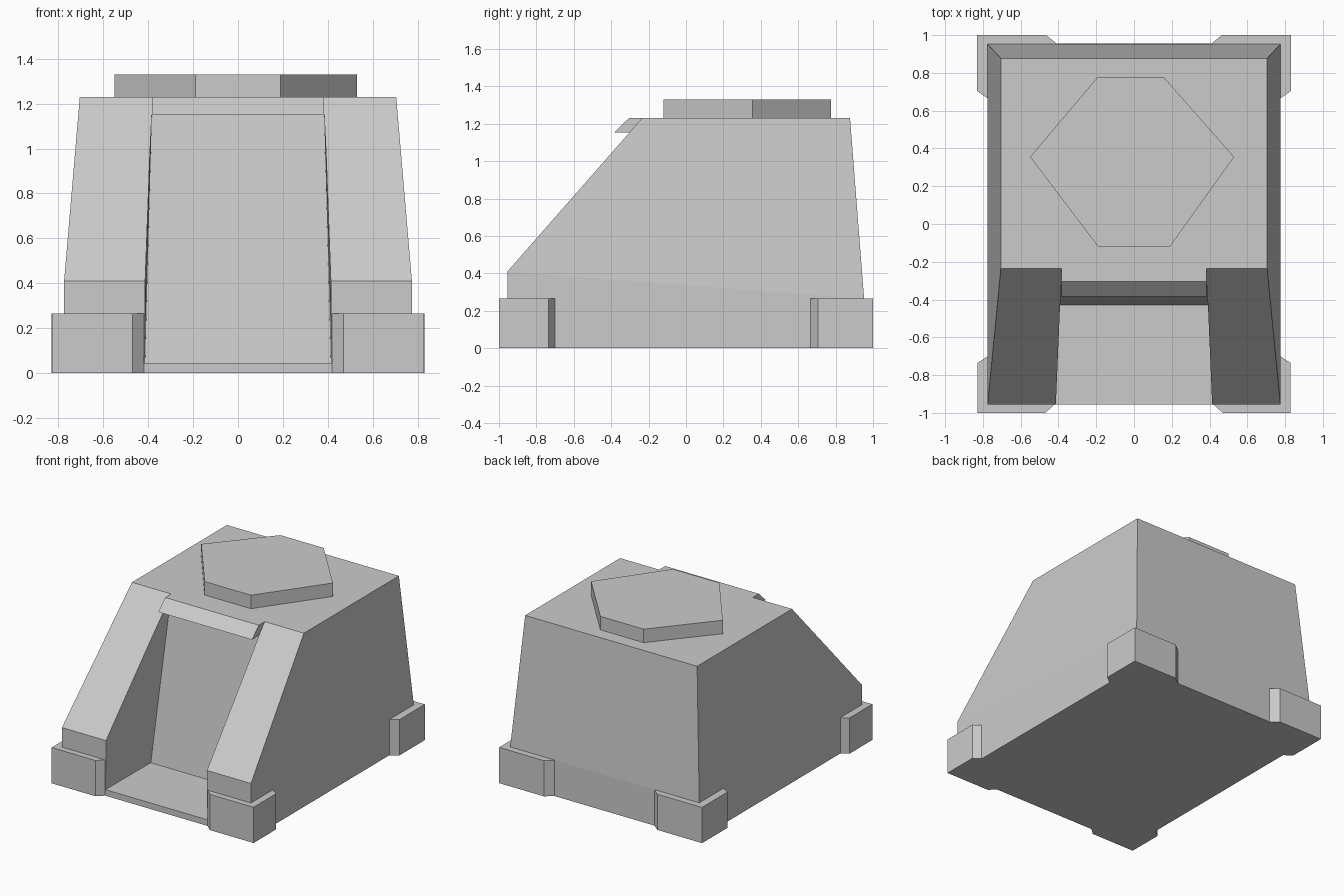
import bpy, bmesh
from math import radians

if "Cube" in bpy.data.objects:
    bpy.data.objects.remove(bpy.data.objects["Cube"])


def make_object(name, bm):
    bmesh.ops.recalc_face_normals(bm, faces=bm.faces)
    me = bpy.data.meshes.new(name)
    bm.to_mesh(me)
    bm.free()
    ob = bpy.data.objects.new(name, me)
    bpy.context.collection.objects.link(ob)
    return ob


def hull(name, half_points):
    """Convex solid from points on +x, mirrored to -x."""
    bm = bmesh.new()
    for x, y, z in half_points:
        for s in (1, -1):
            bm.verts.new((s * x, y, z))
    bmesh.ops.convex_hull(bm, input=bm.verts)
    bmesh.ops.dissolve_limit(bm, angle_limit=radians(2), verts=bm.verts, edges=bm.edges)
    return make_object(name, bm)


def prism(name, outline, z0, z1):
    """Flat outline in xy raised from z0 to z1."""
    bm = bmesh.new()
    face = bm.faces.new([bm.verts.new((x, y, z0)) for x, y in outline])
    ext = bmesh.ops.extrude_face_region(bm, geom=[face], use_keep_orig=True)
    verts = [v for v in ext["geom"] if isinstance(v, bmesh.types.BMVert)]
    bmesh.ops.translate(bm, verts=verts, vec=(0, 0, z1 - z0))
    return make_object(name, bm)


TOP, FOOT_TOP = 1.23, 0.265

# Tapered body with sloping front
body = hull("body", [
    (0.775, -0.955, 0), (0.775, 0.955, 0),
    (0.775, -0.955, 0.41), (0.775, 0.952, FOOT_TOP),
    (0.705, -0.235, TOP), (0.705, 0.877, TOP),
])

# Channel cut into the front, leaving a side rail on each side
cutter = hull("channel_cutter", [
    (0.42, -1.1, 0.045), (0.414, -0.43, 0.045), (0.42, -1.1, 0.41),
    (0.384, -0.25, 1.155), (0.384, -1.1, 1.155),
])
cutter.hide_render = True
cut = body.modifiers.new("channel", "BOOLEAN")
cut.operation = "DIFFERENCE"
cut.solver = "EXACT"
cut.object = cutter
bpy.context.view_layer.objects.active = body
bpy.ops.object.modifier_apply(modifier=cut.name)
bpy.data.objects.remove(cutter)

# Lintel above the channel
hull("lintel", [
    (0.384, -0.305, TOP), (0.384, -0.385, 1.153),
    (0.384, -0.235, 1.153), (0.384, -0.235, TOP),
])

# Six-sided roof plate
prism("roof_plate", [(-0.55, 0.355), (-0.19, -0.12), (0.19, -0.12),
                     (0.53, 0.355), (0.16, 0.775), (-0.195, 0.775)], TOP - 0.02, 1.33)

# Corner feet with chamfered ends
front_foot = [(0.42, -0.955), (0.47, -1), (0.828, -1), (0.828, -0.735), (0.775, -0.7)]
back_foot = [(0.41, 0.955), (0.465, 1), (0.832, 1), (0.832, 0.705), (0.775, 0.665)]
for end, outline in (("front", front_foot), ("back", back_foot)):
    for side, s in (("right", 1), ("left", -1)):
        prism(f"{end}_{side}_foot", [(s * x, y) for x, y in outline], 0, FOOT_TOP)
